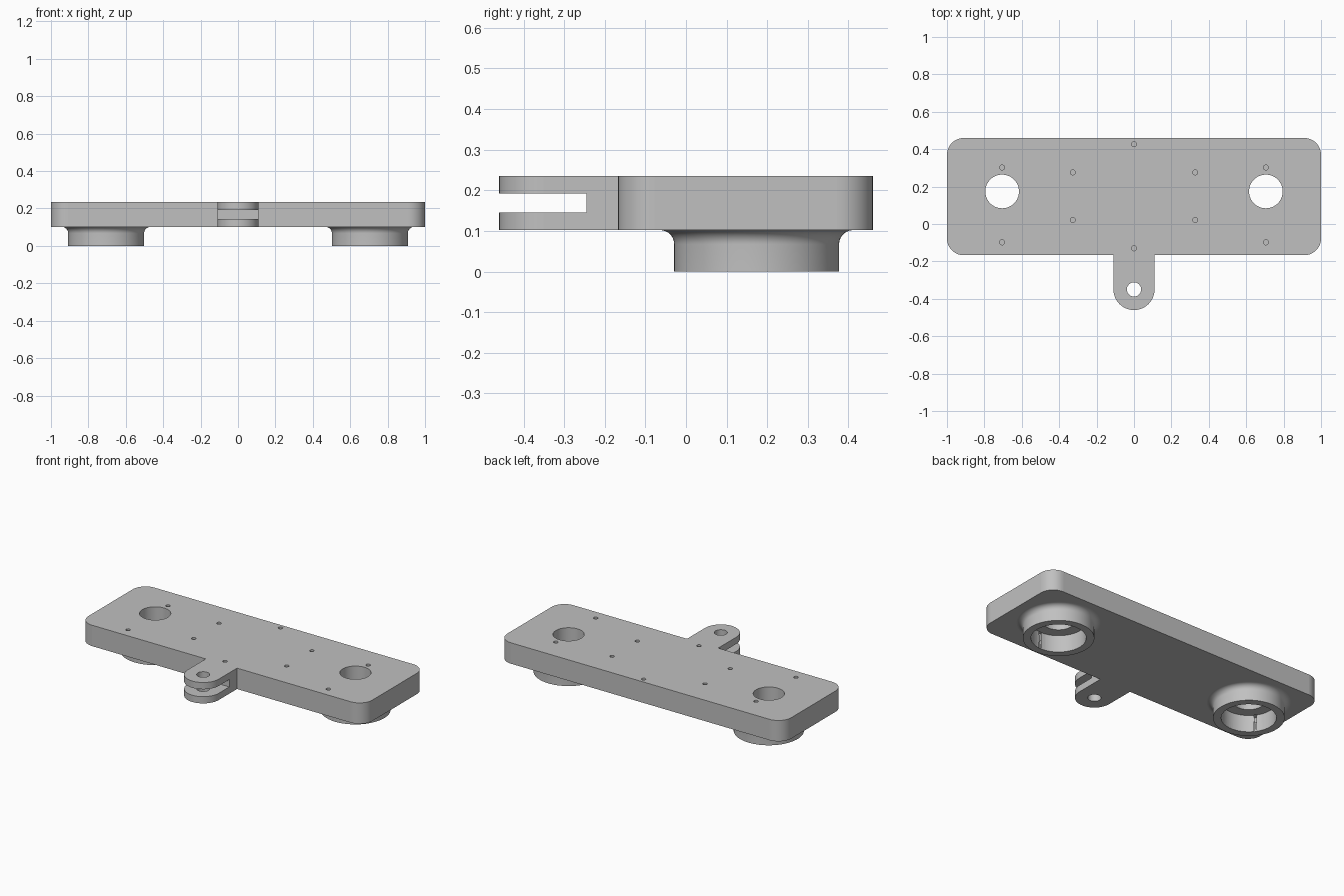
import bpy, bmesh
from math import sin, cos, pi

cube = bpy.data.objects.get("Cube")
if cube:
    bpy.data.objects.remove(cube, do_unlink=True)

BOTTOM, TOP = 0.102, 0.235
BACK, FRONT = 0.46, -0.167
BOSS_X, BOSS_Y = 0.705, 0.174

grey = bpy.data.materials.new("plain grey")
grey.use_nodes = True
colour = (0.53, 0.53, 0.53, 1)
grey.diffuse_color = colour
grey.node_tree.nodes["Principled BSDF"].inputs["Base Color"].default_value = colour


def add_object(name, bm):
    bmesh.ops.recalc_face_normals(bm, faces=bm.faces)
    mesh = bpy.data.meshes.new(name)
    bm.to_mesh(mesh)
    bm.free()
    mesh.materials.append(grey)
    ob = bpy.data.objects.new(name, mesh)
    bpy.context.collection.objects.link(ob)
    return ob


def arc(cx, cy, r, start, end, steps):
    angles = [start + (end - start) * i / steps for i in range(steps + 1)]
    return [(cx + r * cos(a), cy + r * sin(a)) for a in angles]


def prism(name, outline, z0, z1):
    bm = bmesh.new()
    face = bm.faces.new([bm.verts.new((x, y, z0)) for x, y in outline])
    new = bmesh.ops.extrude_face_region(bm, geom=[face])["geom"]
    bmesh.ops.translate(bm, vec=(0, 0, z1 - z0),
                        verts=[v for v in new if isinstance(v, bmesh.types.BMVert)])
    return add_object(name, bm)


def drum(x, y, r, z0, z1, sides=64):
    return prism("cutter", arc(x, y, r, 0, 2 * pi, sides)[:-1], z0, z1)


def lathe(name, profile, x, y, sides=96):
    bm = bmesh.new()
    verts = [bm.verts.new((r, 0, z)) for r, z in profile]
    edges = [bm.edges.new(pair) for pair in zip(verts, verts[1:])]
    bmesh.ops.spin(bm, geom=verts + edges, cent=(0, 0, 0), axis=(0, 0, 1),
                   angle=2 * pi, steps=sides)
    bmesh.ops.remove_doubles(bm, verts=bm.verts, dist=1e-5)
    bmesh.ops.translate(bm, verts=bm.verts, vec=(x, y, 0))
    return add_object(name, bm)


def combine(target, tool, operation):
    bpy.context.view_layer.objects.active = target
    mod = target.modifiers.new("combine", "BOOLEAN")
    mod.operation, mod.object, mod.solver = operation, tool, "EXACT"
    bpy.ops.object.modifier_apply(modifier=mod.name)
    bpy.data.objects.remove(tool, do_unlink=True)


# Rounded plate with a round-ended tongue at the front
R, TONGUE, PIN_Y = 0.09, 0.11, -0.35
outline = (arc(1 - R, BACK - R, R, 0, pi / 2, 12)
           + arc(R - 1, BACK - R, R, pi / 2, pi, 12)
           + arc(R - 1, FRONT + R, R, pi, 1.5 * pi, 12)
           + [(-TONGUE, FRONT)]
           + arc(0, PIN_Y, TONGUE, pi, 2 * pi, 32)
           + [(TONGUE, FRONT)]
           + arc(1 - R, FRONT + R, R, 1.5 * pi, 2 * pi, 12))
plate = prism("mounting_plate", outline, BOTTOM, TOP)

# Flared bosses underneath, each with a bearing pocket and a through hole
FILLET, BOSS_R = 0.035, 0.203
flare = arc(BOSS_R + FILLET, BOTTOM - FILLET, FILLET, pi, pi / 2, 10)
profile = [(0, 0), (BOSS_R, 0)] + flare + [(BOSS_R + FILLET, 0.13), (0, 0.13)]
for side in (-1, 1):
    x = side * BOSS_X
    combine(plate, lathe("boss", profile, x, BOSS_Y), "UNION")
    combine(plate, drum(x, BOSS_Y, 0.157, -0.1, 0.107), "DIFFERENCE")
    combine(plate, drum(x, BOSS_Y, 0.09, 0.05, 0.4), "DIFFERENCE")

# Clevis slot and pin hole in the tongue
slot = [(-0.3, -0.6), (0.3, -0.6), (0.3, -0.245), (-0.3, -0.245)]
combine(plate, prism("cutter", slot, 0.145, 0.192), "DIFFERENCE")
combine(plate, drum(0, PIN_Y, 0.038, 0, 0.4, 40), "DIFFERENCE")

# Small blind screw holes in the top
screws = [(0, 0.427), (0, -0.13)]
for side in (-1, 1):
    screws += [(side * BOSS_X, 0.302), (side * BOSS_X, -0.098),
               (side * 0.327, 0.276), (side * 0.327, 0.022)]
for x, y in screws:
    combine(plate, drum(x, y, 0.0135, 0.165, 0.4, 20), "DIFFERENCE")

# Smooth the curved walls, keep the broad flat faces flat
bpy.ops.object.select_all(action="DESELECT")
plate.select_set(True)
bpy.context.view_layer.objects.active = plate
bpy.ops.object.shade_smooth_by_angle(angle=pi / 6)
for face in plate.data.polygons:
    if abs(face.normal.z) > 0.999 or face.area > 0.01:
        face.use_smooth = False
